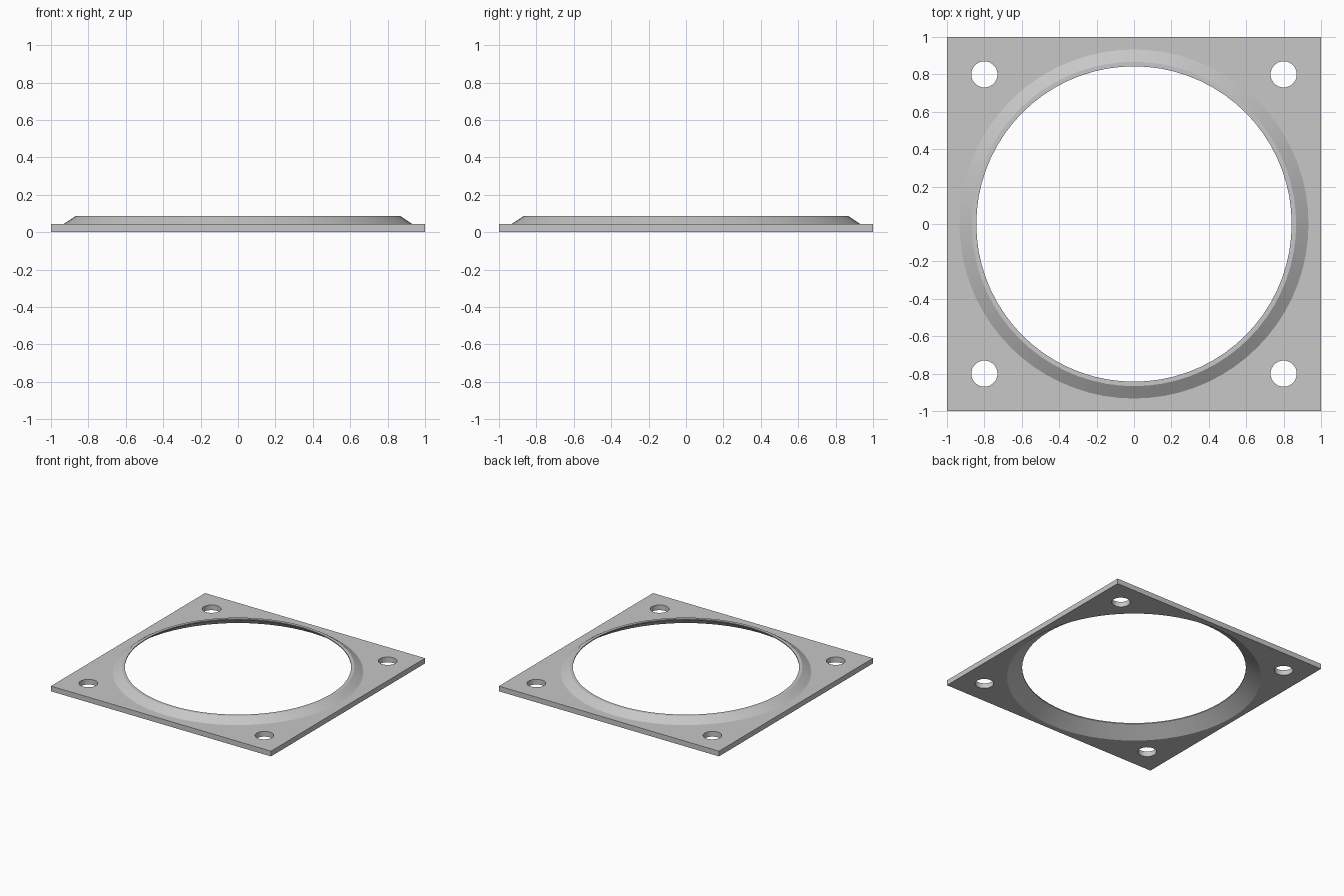
import bpy
import bmesh
from math import cos, sin, pi, radians

cube = bpy.data.objects.get("Cube")
if cube:
    bpy.data.objects.remove(cube, do_unlink=True)

# Main dimensions
PLATE_TOP = 0.043
RIM_TOP = 0.087
LIP_BOTTOM = 0.079
RIM_SEGMENTS = 72
HOLE_SEGMENTS = 32
HOLE_RADIUS = 0.07
HOLE_OFFSET = 0.8

grey = bpy.data.materials.new("light_grey")
grey.use_nodes = True
colour = (0.57, 0.57, 0.57, 1)
grey.diffuse_color = colour
grey.node_tree.nodes["Principled BSDF"].inputs["Base Color"].default_value = colour

bm = bmesh.new()


def loop(points, z):
    """Closed loop of edges at one height."""
    verts = [bm.verts.new((x, y, z)) for x, y in points]
    for a, b in zip(verts, verts[1:] + verts[:1]):
        bm.edges.new((a, b))
    return verts


def circle(radius, segments, cx=0, cy=0):
    angles = [2 * pi * i / segments for i in range(segments)]
    return [(cx + radius * cos(a), cy + radius * sin(a)) for a in angles]


def wall(lower, upper):
    """Strip of quads between two matching loops."""
    n = len(lower)
    for i in range(n):
        j = (i + 1) % n
        bm.faces.new((lower[i], lower[j], upper[j], upper[i]))


def fill(loops):
    """Flat face between an outer loop and the holes inside it."""
    edges = [bm.edges.get((a, b)) for ring in loops
             for a, b in zip(ring, ring[1:] + ring[:1])]
    bmesh.ops.triangle_fill(bm, edges=edges, use_beauty=True,
                            use_dissolve=False, normal=(0, 0, 1))


# Square plate outline and the four bolt holes
square = [(-1, -1), (1, -1), (1, 1), (-1, 1)]
outlines = [square] + [circle(HOLE_RADIUS, HOLE_SEGMENTS, x * HOLE_OFFSET, y * HOLE_OFFSET)
                       for x, y in square]
bottom = [loop(points, 0) for points in outlines]
top = [loop(points, PLATE_TOP) for points in outlines]

# Hollow conical rim: outer slope, flat top, thin lip, underside slope
profile = [(0.933, PLATE_TOP), (0.867, RIM_TOP), (0.843, RIM_TOP),
           (0.843, LIP_BOTTOM), (0.957, 0)]
rim = [loop(circle(r, RIM_SEGMENTS), z) for r, z in profile]

fill(top + [rim[0]])
fill(bottom + [rim[-1]])
for lower, upper in zip(bottom, top):
    wall(lower, upper)
for first, second in zip(rim, rim[1:]):
    wall(first, second)

bmesh.ops.recalc_face_normals(bm, faces=bm.faces[:])
mesh = bpy.data.meshes.new("flange_plate")
bm.to_mesh(mesh)
bm.free()
mesh.materials.append(grey)

flange = bpy.data.objects.new("flange_plate", mesh)
bpy.context.collection.objects.link(flange)
bpy.ops.object.select_all(action="DESELECT")
flange.select_set(True)
bpy.context.view_layer.objects.active = flange
bpy.ops.object.shade_smooth_by_angle(angle=radians(20))
